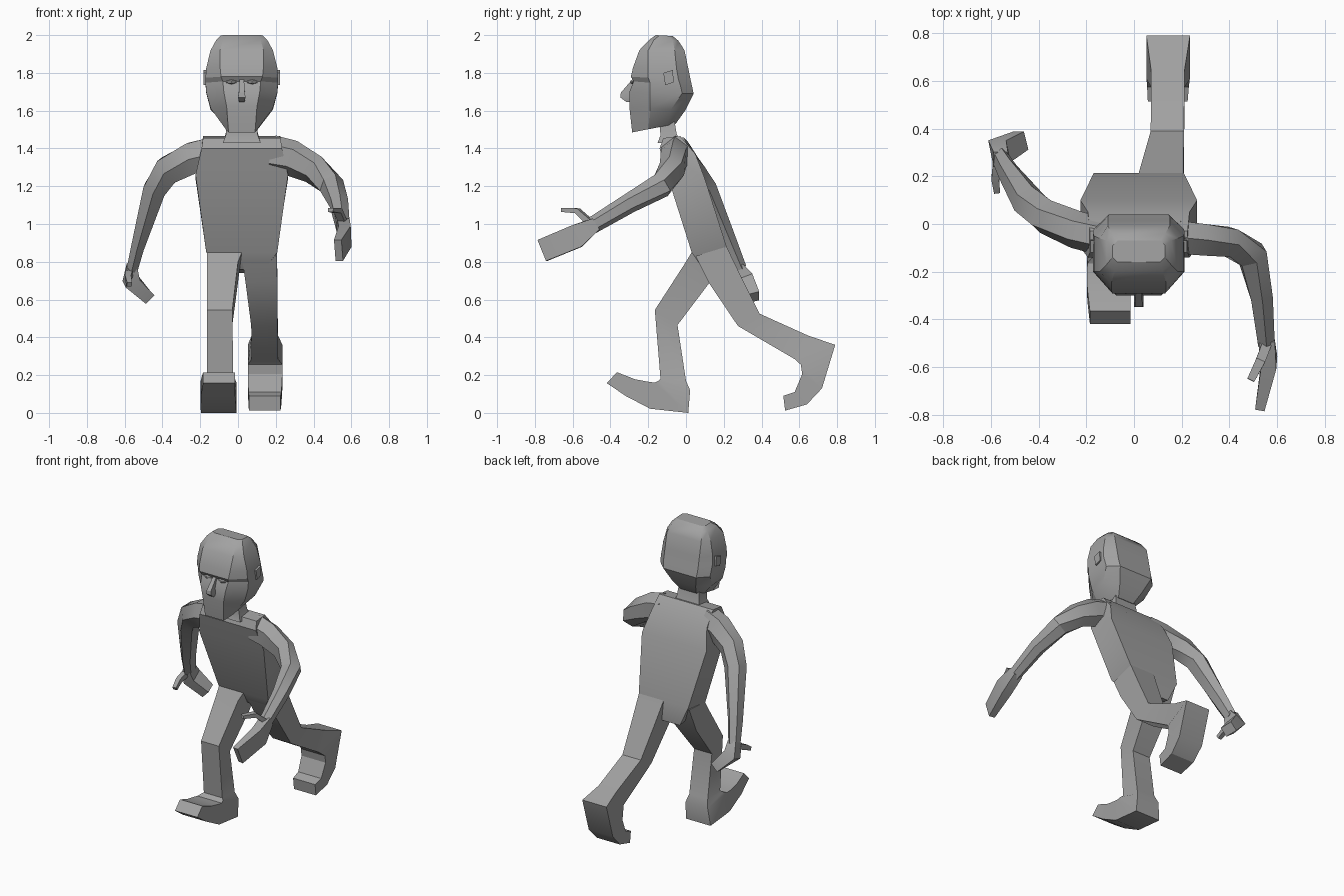
import bpy, bmesh, math
from mathutils import Vector

CX = 0.02  # body centre line

grey = bpy.data.materials.new("mid grey")
grey.diffuse_color = (0.36, 0.36, 0.36, 1)


def loft(name, rings, angle=30):
    """Skin a list of equal-length point rings and cap both ends."""
    bm = bmesh.new()
    loops = [[bm.verts.new(p) for p in r] for r in rings]
    n = len(loops[0])
    for a, b in zip(loops, loops[1:]):
        for i in range(n):
            j = (i + 1) % n
            bm.faces.new((a[i], a[j], b[j], b[i]))
    bm.faces.new(loops[0])
    bm.faces.new(loops[-1])
    bmesh.ops.recalc_face_normals(bm, faces=bm.faces)
    me = bpy.data.meshes.new(name)
    bm.to_mesh(me)
    bm.free()
    me.materials.append(grey)
    ob = bpy.data.objects.new(name, me)
    bpy.context.collection.objects.link(ob)
    bpy.ops.object.select_all(action='DESELECT')
    ob.select_set(True)
    bpy.context.view_layer.objects.active = ob
    bpy.ops.object.shade_smooth_by_angle(angle=math.radians(angle))
    return ob


def slab(name, sections):
    """Four-sided body: each section is front y, z, back y, z, left x, right x."""
    loft(name, [[(x0, fy, fz), (x1, fy, fz), (x1, by, bz), (x0, by, bz)]
                for fy, fz, by, bz, x0, x1 in sections])


def tube(name, stations, ref, n=6):
    """Limb along a path: each station is x, y, z and two radii."""
    pts = [Vector(s[:3]) for s in stations]
    ref = Vector(ref)
    rings = []
    for i, s in enumerate(stations):
        t = (pts[min(i + 1, len(pts) - 1)] - pts[max(i - 1, 0)]).normalized()
        u = t.cross(ref).normalized()
        v = u.cross(t)
        k = math.sqrt(2) if n == 4 else 1.06
        ring = []
        for j in range(n):
            a = 2 * math.pi * (j + 0.5) / n
            ring.append(pts[i] + u * (s[3] * k * math.cos(a)) + v * (s[4] * k * math.sin(a)))
        rings.append(ring)
    loft(name, rings)


def head_ring(wf, yf, zf, ws, y1, y2, wb, yb, zb):
    """Eight-sided head section, tilted from front height to back height."""
    half = [(wf, yf), (ws, y1), (ws, y2), (wb, yb)]
    outline = half + [(-w, y) for w, y in reversed(half)]
    return [(CX + w, y, zf + (zb - zf) * (y - yf) / (yb - yf)) for w, y in outline]


# Head with brow ledge and tapering jaw
loft("head", [head_ring(*r) for r in [
    (.07, -.285, 1.485, .085, -.20, -.10, .06, -.055, 1.53),
    (.08, -.30, 1.62, .165, -.19, -.08, .09, -.005, 1.60),
    (.095, -.30, 1.70, .188, -.19, -.02, .125, .04, 1.69),
    (.10, -.277, 1.755, .192, -.19, -.03, .13, .032, 1.73),
    (.11, -.292, 1.78, .192, -.20, -.04, .13, .025, 1.76),
    (.115, -.28, 1.83, .188, -.20, -.05, .13, .013, 1.82),
    (.115, -.247, 1.92, .165, -.20, -.06, .13, -.008, 1.92),
    (.10, -.195, 1.975, .135, -.17, -.07, .11, -.04, 1.97),
    (.09, -.16, 2.0, .11, -.14, -.09, .09, -.07, 1.995),
]])

# Nose wedge
loft("nose", [[(CX - w, y0, z0), (CX + w, y0, z0), (CX + w, y1, z1), (CX - w, y1, z1)]
              for w, y0, z0, y1, z1 in [
    (.012, -.285, 1.765, -.26, 1.765),
    (.016, -.345, 1.695, -.28, 1.70),
    (.02, -.348, 1.67, -.28, 1.67),
    (.014, -.315, 1.645, -.28, 1.645)]])

for side, label in ((-1, "right"), (1, "left")):
    # Eyes set under the brow
    ex = CX + side * .055
    tube(label + "_eye", [(ex - .028, -.278, 1.752, .005, .005),
                          (ex, -.283, 1.752, .012, .012),
                          (ex + .028, -.278, 1.752, .005, .005)], (0, 0, 1))
    # Ears as small slanted plates
    loft(label + "_ear", [[(CX + side * w, y, z) for y, z in
                           [(-.12, 1.80), (-.07, 1.815), (-.065, 1.75), (-.11, 1.735)]]
                          for w in (.17, .202)])

# Neck
slab("neck", [(-.15, 1.43, -.03, 1.43, CX - .10, CX + .10),
              (-.135, 1.47, -.05, 1.48, CX - .085, CX + .085),
              (-.145, 1.57, -.065, 1.57, CX - .075, CX + .075)])

# Torso leaning forward from hips to shoulders
slab("torso", [(fy, fz, by, bz, CX - w, CX + w) for fy, fz, by, bz, w in [
    (-.12, 1.455, -.03, 1.465, .205),
    (-.14, 1.40, .05, 1.37, .213),
    (-.10, 1.26, .10, 1.24, .245),
    (.03, .85, .215, .88, .188),
    (.09, .76, .21, .74, .12)]])

# Standing leg with foot, toe raised
slab("right_leg", [
    (.03, .85, .20, .86, -.165, .02),
    (.0, .80, .125, .69, -.165, .0),
    (-.165, .545, -.045, .465, -.165, -.03),
    (-.135, .18, .0, .17, -.165, -.025),
    (-.145, .17, .022, .12, -.18, -.012),
    (-.165, .16, .012, .0, -.195, -.008),
    (-.20, .165, -.19, .022, -.198, -.01),
    (-.27, .178, -.32, .09, -.196, -.015),
    (-.365, .215, -.42, .158, -.185, -.015)])

# Trailing leg with foot kicked back
slab("left_leg", [
    (.05, .83, .215, .88, .02, .207),
    (.12, .69, .285, .735, .04, .208),
    (.275, .46, .39, .525, .07, .21),
    (.575, .285, .645, .41, .072, .212),
    (.608, .255, .79, .36, .052, .235),
    (.615, .205, .72, .13, .052, .235),
    (.575, .11, .64, .045, .055, .23),
    (.515, .09, .525, .012, .058, .225)])

# Arm swung back
tube("right_arm", [
    (-.14, -.05, 1.37, .095, .075),
    (-.24, -.025, 1.35, .09, .075),
    (-.37, .03, 1.285, .08, .07),
    (-.44, .09, 1.185, .065, .07),
    (-.53, .22, .88, .038, .055),
    (-.56, .275, .76, .032, .045)], (0, 1, 0))
tube("right_hand", [
    (-.56, .27, .775, .03, .035),
    (-.565, .305, .70, .042, .05),
    (-.475, .35, .61, .032, .04)], (0, 1, 0), 4)
tube("right_thumb", [
    (-.575, .25, .74, .018, .018),
    (-.582, .19, .715, .016, .016),
    (-.575, .135, .68, .013, .013)], (0, 0, 1), 4)

# Arm swung forward
tube("left_arm", [
    (.18, -.055, 1.37, .075, .095),
    (.28, -.065, 1.35, .072, .09),
    (.40, -.075, 1.29, .065, .075),
    (.495, -.13, 1.205, .065, .065),
    (.535, -.30, 1.11, .05, .05),
    (.555, -.50, .99, .038, .042)], (0, 0, 1))
tube("left_hand", [
    (.555, -.48, 1.0, .034, .034),
    (.567, -.58, .935, .032, .062),
    (.532, -.76, .86, .02, .06)], (0, 0, 1), 4)
tube("left_thumb", [
    (.555, -.51, 1.01, .02, .016),
    (.53, -.575, 1.07, .02, .014),
    (.49, -.655, 1.075, .016, .011)], (0, 0, 1), 4)
